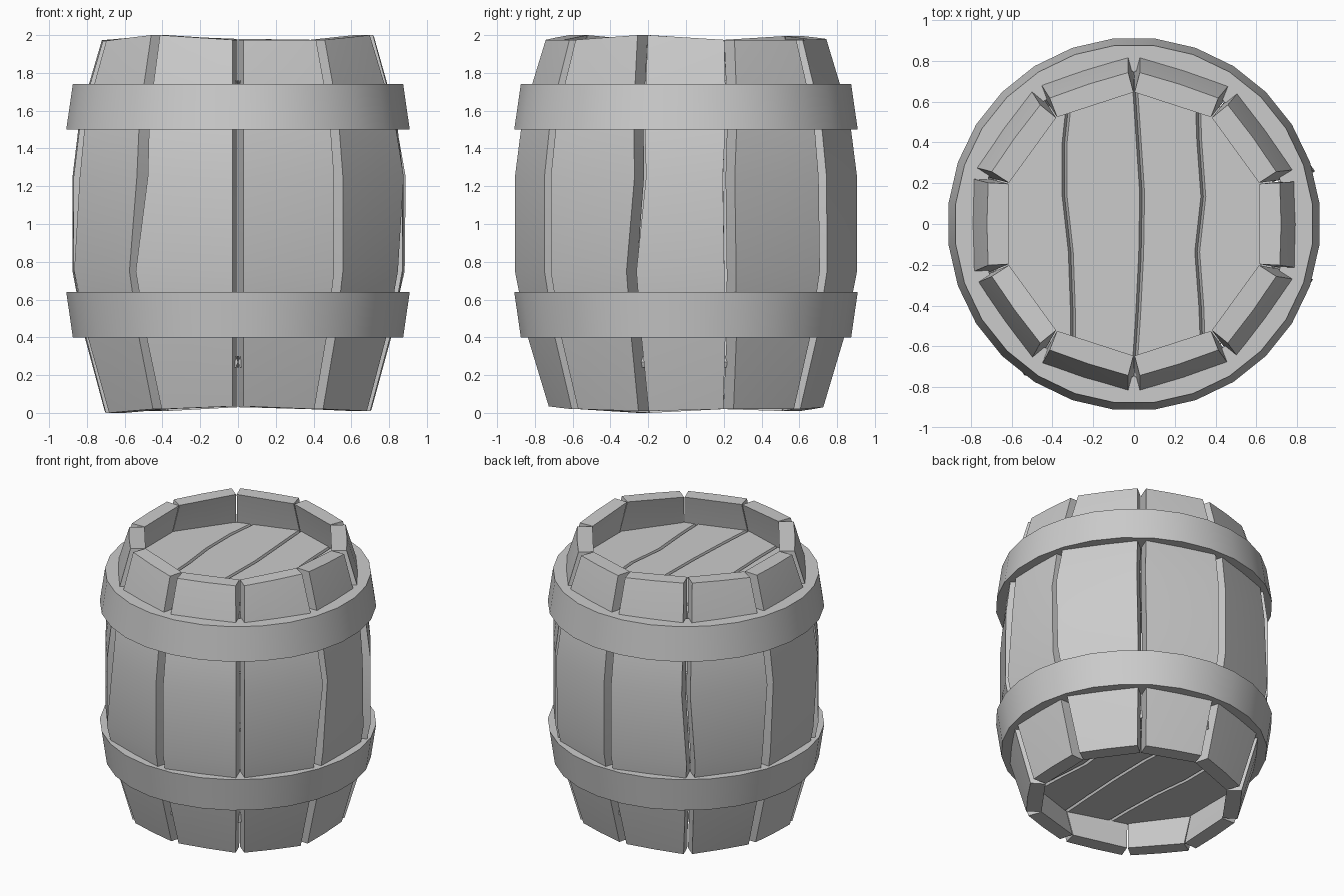
import bpy, bmesh, math
from mathutils import Vector

cube = bpy.data.objects.get("Cube")
if cube:
    bpy.data.objects.remove(cube, do_unlink=True)

GREY = 0.6
mat = bpy.data.materials.new("plain grey")
mat.use_nodes = True
mat.diffuse_color = (GREY, GREY, GREY, 1)
mat.node_tree.nodes["Principled BSDF"].inputs["Base Color"].default_value = (GREY, GREY, GREY, 1)


def finish(name, bm, smooth=25):
    """Turn a bmesh into a named object with sharp-edged smooth shading."""
    bmesh.ops.recalc_face_normals(bm, faces=bm.faces)
    mesh = bpy.data.meshes.new(name)
    bm.to_mesh(mesh)
    bm.free()
    mesh.materials.append(mat)
    obj = bpy.data.objects.new(name, mesh)
    bpy.context.collection.objects.link(obj)
    bpy.ops.object.select_all(action="DESELECT")
    obj.select_set(True)
    bpy.context.view_layer.objects.active = obj
    bpy.ops.object.shade_smooth_by_angle(angle=math.radians(smooth))


def loft(name, rings, closed=False):
    """Skin a row of equal-sized point rings; cap the ends unless closed."""
    bm = bmesh.new()
    rows = [[bm.verts.new(p) for p in ring] for ring in rings]
    count = len(rows[0])
    for i in range(len(rows) if closed else len(rows) - 1):
        a, b = rows[i], rows[(i + 1) % len(rows)]
        for j in range(count):
            k = (j + 1) % count
            bm.faces.new((a[j], a[k], b[k], b[j]))
    if not closed:
        bm.faces.new(rows[0])
        bm.faces.new(rows[-1])
    finish(name, bm)


# Staves: height and flat-side distance, with a wandering seam on each side
LEVELS = [(0, 0.70), (0.4, 0.805), (0.75, 0.87), (1.25, 0.87), (1.58, 0.83), (2, 0.715)]
STAVES = 10
THICK = 0.1
TOPS = [1.975, 1.975, 2, 1.975, 1.975, 1.98, 1.995, 1.975, 1.97, 2]
BOTTOMS = [0.035, 0.02, 0.01, 0.02, 0.02, 0.03, 0.01, 0.02, 0, 0.02]
LOW_SHIFT = [0, 0, -0.6, -3, -0.5, 0, 1, -1, -1.5, -2]
HIGH_SHIFT = [0, 0, 2.5, -3.5, -1, 0, -1, 1, 1.5, 2]


def seam(gap, level):
    """Angle and height of a seam at a level."""
    i = gap % STAVES
    shift = (0, LOW_SHIFT[i] / 2, LOW_SHIFT[i], HIGH_SHIFT[i], HIGH_SHIFT[i] / 2, 0)[level]
    z = LEVELS[level][0]
    if level == 0:
        z = BOTTOMS[i]
    if level == len(LEVELS) - 1:
        z = TOPS[i]
    return math.radians(-90 + 360 / STAVES * gap + shift), z


def stave_ring(k, level):
    flat = LEVELS[level][1]
    (a0, z0), (a1, z1) = seam(k, level), seam(k + 1, level)
    mid = math.radians(-90 + 360 / STAVES * (k + 0.5))
    out, side = Vector((math.cos(mid), math.sin(mid), 0)), Vector((-math.sin(mid), math.cos(mid), 0))

    def point(angle, dist, z, gap):
        return out * dist + side * (dist * math.tan(angle - mid) + gap) + Vector((0, 0, z))

    inner = flat - THICK
    zm = (z0 + z1) / 2
    return [point(a0, flat, z0, 0.03), point(mid, flat + 0.006, zm, 0), point(a1, flat, z1, -0.03),
            point(a1, inner, z1, -0.003), point(mid, inner, zm, 0), point(a0, inner, z0, 0.003)]


for k in range(STAVES):
    loft(f"stave_{k + 1}", [stave_ring(k, level) for level in range(len(LEVELS))])


# Hoops: wide bands that taper towards the ends of the barrel
def hoop(name, wide_z, narrow_z, sides=28):
    section = [(0.915, wide_z), (0.88, narrow_z), (0.75, narrow_z), (0.75, wide_z)]
    rings = []
    for i in range(sides):
        a = math.tau * (i + 0.5) / sides
        rings.append([(r * math.cos(a), r * math.sin(a), z) for r, z in section])
    loft(name, rings, closed=True)


hoop("upper_hoop", 1.5, 1.74)
hoop("lower_hoop", 0.64, 0.4)

# Heads: four planks each, meeting in wavy V-shaped grooves
SEAMS = [[-0.69] * 6,
         [-0.30, -0.30, -0.31, -0.34, -0.34, -0.31],
         [0.0, 0.02, 0.035, 0.04, 0.02, 0.0],
         [0.34, 0.33, 0.31, 0.34, 0.32, 0.31],
         [0.69] * 6]


def plank(name, left, right, z):
    rings = []
    for i, (x0, x1) in enumerate(zip(left, right)):
        t = 2 * i / (len(left) - 1) - 1
        ring = []
        for x, inset, dz in ((x0, 0, 0), (x0, 0.012, 0.03), (x1, -0.012, 0.03),
                             (x1, 0, 0), (x1, -0.012, -0.03), (x0, 0.012, -0.03)):
            ring.append((x + inset, t * math.sqrt(0.75 ** 2 - x * x), z + dz))
        rings.append(ring)
    loft(name, rings)


for label, z in (("top", 1.73), ("bottom", 0.27)):
    for i in range(4):
        plank(f"{label}_plank_{i + 1}", SEAMS[i], SEAMS[i + 1], z)
